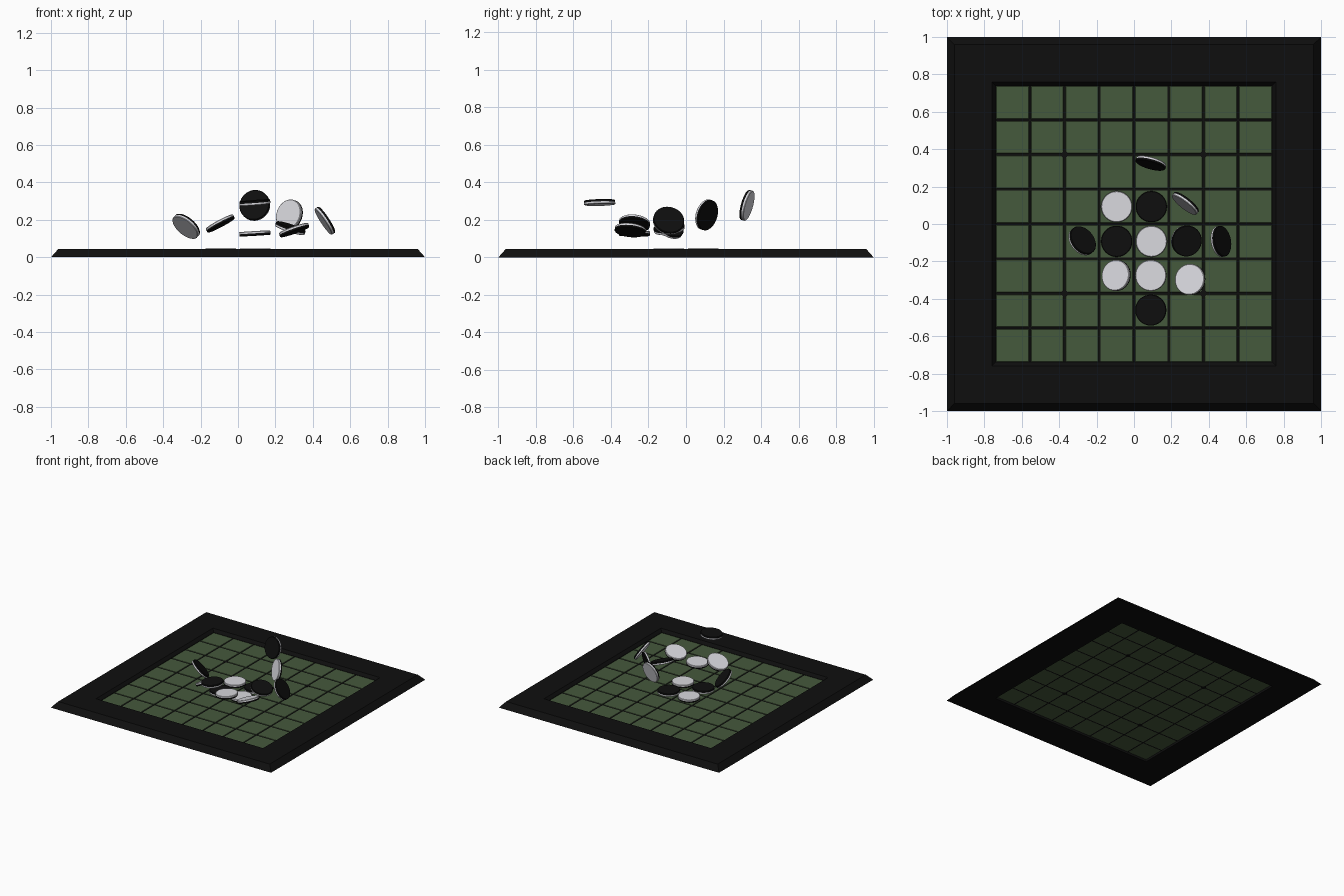
import bpy, bmesh, math
from mathutils import Vector, Matrix

if "Cube" in bpy.data.objects:
    bpy.data.objects.remove(bpy.data.objects["Cube"])


def material(name, rgb):
    m = bpy.data.materials.new(name)
    m.diffuse_color = (*rgb, 1)
    m.use_nodes = True
    m.node_tree.nodes["Principled BSDF"].inputs["Base Color"].default_value = m.diffuse_color
    return m


BLACK = material("black", (0.0045, 0.0045, 0.0045))
WHITE = material("white", (0.70, 0.70, 0.74))
GREEN = material("felt_green", (0.06, 0.10, 0.045))


def finish(bm, name, mats):
    bmesh.ops.recalc_face_normals(bm, faces=bm.faces)
    mesh = bpy.data.meshes.new(name)
    bm.to_mesh(mesh)
    bm.free()
    for m in mats:
        mesh.materials.append(m)
    obj = bpy.data.objects.new(name, mesh)
    bpy.context.collection.objects.link(obj)
    return obj


def lathe(bm, profile, sides, start=0.0, closed=False):
    """Revolve (radius, z) points; return the list of vertex rings."""
    rings = [[bm.verts.new((r * math.cos(start + math.tau * i / sides),
                            r * math.sin(start + math.tau * i / sides), z))
              for i in range(sides)] for r, z in profile]
    pairs = list(zip(rings, rings[1:]))
    if closed:
        pairs.append((rings[-1], rings[0]))
    for a, b in pairs:
        for i in range(sides):
            j = (i + 1) % sides
            bm.faces.new((a[i], a[j], b[j], b[i]))
    return rings


def box(bm, cx, cy, hx, hy, z0, z1, inset=0.0):
    """Box with an optional narrower top."""
    sq = [(-1, -1), (1, -1), (1, 1), (-1, 1)]
    lo = [bm.verts.new((cx + sx * hx, cy + sy * hy, z0)) for sx, sy in sq]
    hi = [bm.verts.new((cx + sx * (hx - inset), cy + sy * (hy - inset), z1)) for sx, sy in sq]
    bm.faces.new(lo[::-1])
    bm.faces.new(hi)
    for i in range(4):
        j = (i + 1) % 4
        bm.faces.new((lo[i], lo[j], hi[j], hi[i]))


# Square frame with sloping outer sides
PITCH, CELLS = 0.1855, 8
HALF = PITCH * CELLS / 2
bm = bmesh.new()
section = [(HALF - 0.003, 0.0), (1.0, 0.0), (0.96, 0.045), (0.758, 0.045), (HALF - 0.003, 0.022)]
lathe(bm, [(r * math.sqrt(2), z) for r, z in section], 4, math.pi / 4, closed=True)
finish(bm, "frame", [BLACK])

# Green playing squares with bevelled edges
GAP = 0.0055
bm = bmesh.new()
for i in range(CELLS):
    for j in range(CELLS):
        box(bm, (i - 3.5) * PITCH, (j - 3.5) * PITCH,
            PITCH / 2 - GAP, PITCH / 2 - GAP, 0.016, 0.022, 0.002)
finish(bm, "squares", [GREEN])

# Black lines filling the gaps between squares
bm = bmesh.new()
for k in range(1, CELLS):
    c = k * PITCH - HALF
    box(bm, c, 0, GAP, HALF, 0.0162, 0.0195)
    box(bm, 0, c, HALF, GAP, 0.0162, 0.0195)
finish(bm, "grid_lines", [BLACK])

# Four marker dots
bm = bmesh.new()
for sx in (-1, 1):
    for sy in (-1, 1):
        bmesh.ops.create_cone(bm, cap_ends=True, segments=20, radius1=0.018, radius2=0.018,
                              depth=0.008,
                              matrix=Matrix.Translation((sx * 2 * PITCH, sy * 2 * PITCH, 0.0192)))
finish(bm, "marker_dots", [BLACK])


# Two-coloured disc; the white half points along the given direction
def disc(name, pos, white_dir):
    bm = bmesh.new()
    r, h, b = 0.083, 0.012, 0.003
    rings = lathe(bm, [(r - b, -h), (r, -h + b), (r, 0), (r, h - b), (r - b, h)], 40)
    bm.faces.new(rings[0][::-1])
    bm.faces.new(rings[-1])
    for f in bm.faces:
        f.material_index = 1 if f.calc_center_median().z > 0 else 0
    obj = finish(bm, name, [BLACK, WHITE])
    turn = Vector((0, 0, 1)).rotation_difference(Vector(white_dir).normalized())
    obj.matrix_world = Matrix.Translation(pos) @ turn.to_matrix().to_4x4()
    bpy.ops.object.select_all(action='DESELECT')
    obj.select_set(True)
    bpy.context.view_layer.objects.active = obj
    bpy.ops.object.shade_smooth_by_angle(angle=math.radians(30))


# Discs resting on the board
Q = PITCH / 2
for n, (sx, sy) in enumerate([(-1, 1), (1, -1), (1, 1), (-1, -1)]):
    disc(f"resting_disc_{n + 1}", (sx * Q, sy * Q, 0.0345), (0, 0, 1 if n < 2 else -1))

# Discs flipping in the air
flying = [
    ((0.09, 0.325, 0.277), (0.26, 0.93, -0.26)),
    ((0.275, 0.11, 0.226), (-0.60, -0.76, 0.24)),
    ((0.465, -0.093, 0.195), (-0.82, -0.15, -0.54)),
    ((-0.277, -0.09, 0.165), (-0.57, -0.46, -0.68)),
    ((0.28, -0.09, 0.155), (-0.30, 0.13, -0.94)),
    ((-0.095, -0.275, 0.18), (-0.47, 0.10, 0.88)),
    ((0.09, -0.275, 0.127), (-0.06, 0.01, 1)),
    ((0.30, -0.297, 0.145), (-0.33, 0.10, 0.94)),
    ((0.09, -0.46, 0.292), (0.08, 0.03, -1)),
]
for n, (pos, direction) in enumerate(flying):
    disc(f"flying_disc_{n + 1}", pos, direction)
